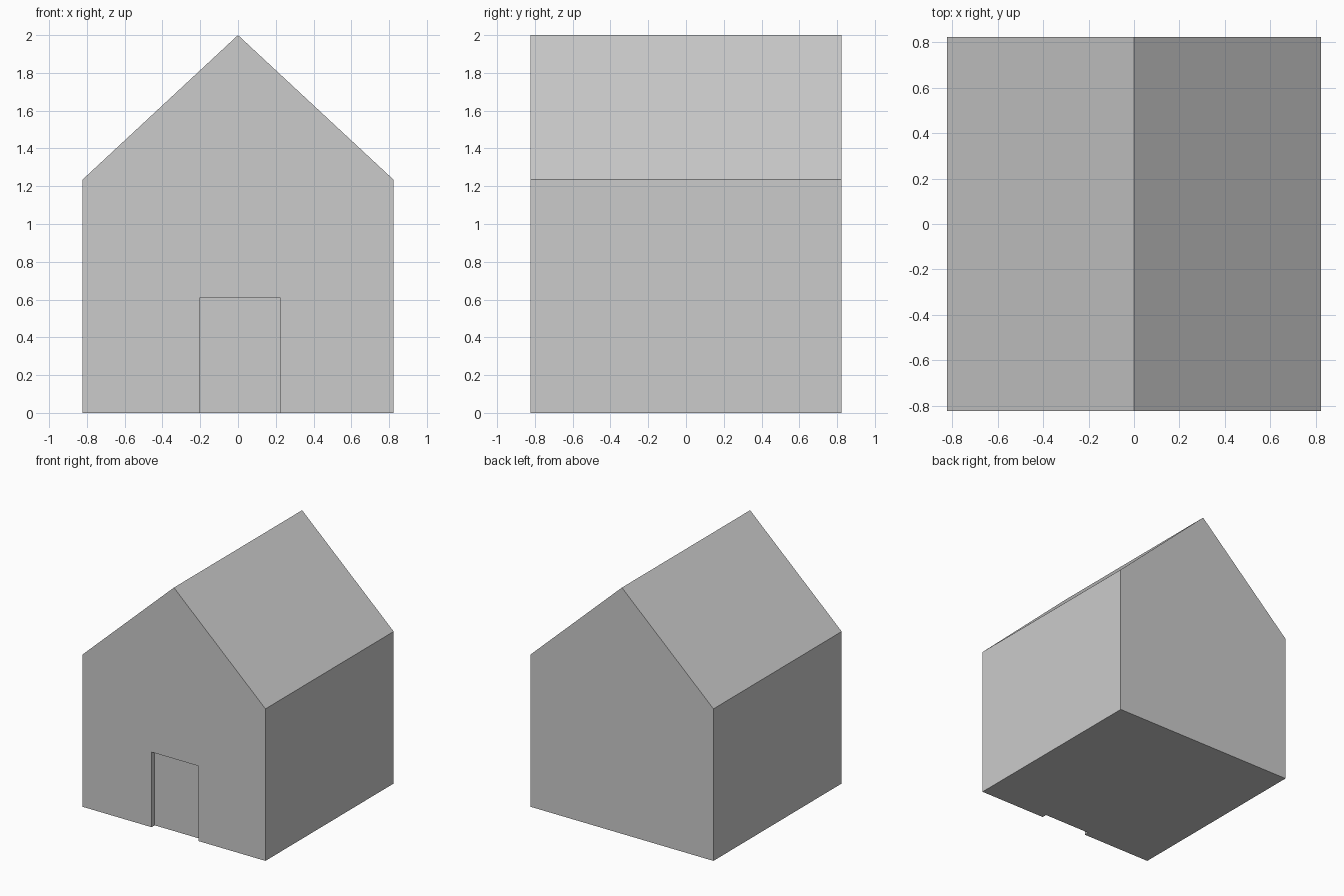
import bpy, bmesh

if "Cube" in bpy.data.objects:
    bpy.data.objects.remove(bpy.data.objects["Cube"])


def prism(name, profile, y0, y1):
    """Extrude a front-view (x, z) profile from y0 to y1."""
    bm = bmesh.new()
    face = bm.faces.new([bm.verts.new((x, y0, z)) for x, z in profile])
    ext = bmesh.ops.extrude_face_region(bm, geom=[face])
    for v in ext["geom"]:
        if isinstance(v, bmesh.types.BMVert):
            v.co.y = y1
    bmesh.ops.recalc_face_normals(bm, faces=bm.faces)
    mesh = bpy.data.meshes.new(name)
    bm.to_mesh(mesh)
    bm.free()
    obj = bpy.data.objects.new(name, mesh)
    bpy.context.collection.objects.link(obj)
    return obj


HALF, EAVE, RIDGE = 0.823, 1.235, 2.0
DOOR_DEPTH = 0.04

# Gabled house body
house = prism("house", [(-HALF, 0), (HALF, 0), (HALF, EAVE), (0, RIDGE), (-HALF, EAVE)],
              -HALF, HALF)

# Shallow door recess cut into the front wall
cutter = prism("door_cutter", [(-0.2, -0.1), (0.222, -0.1), (0.222, 0.61), (-0.2, 0.61)],
               -HALF - 0.1, -HALF + DOOR_DEPTH)
cut = house.modifiers.new("door_recess", 'BOOLEAN')
cut.operation = 'DIFFERENCE'
cut.solver = 'EXACT'
cut.object = cutter

# Apply the cut and remove the helper
bpy.context.view_layer.objects.active = house
house.select_set(True)
bpy.ops.object.modifier_apply(modifier=cut.name)
bpy.data.objects.remove(cutter)
